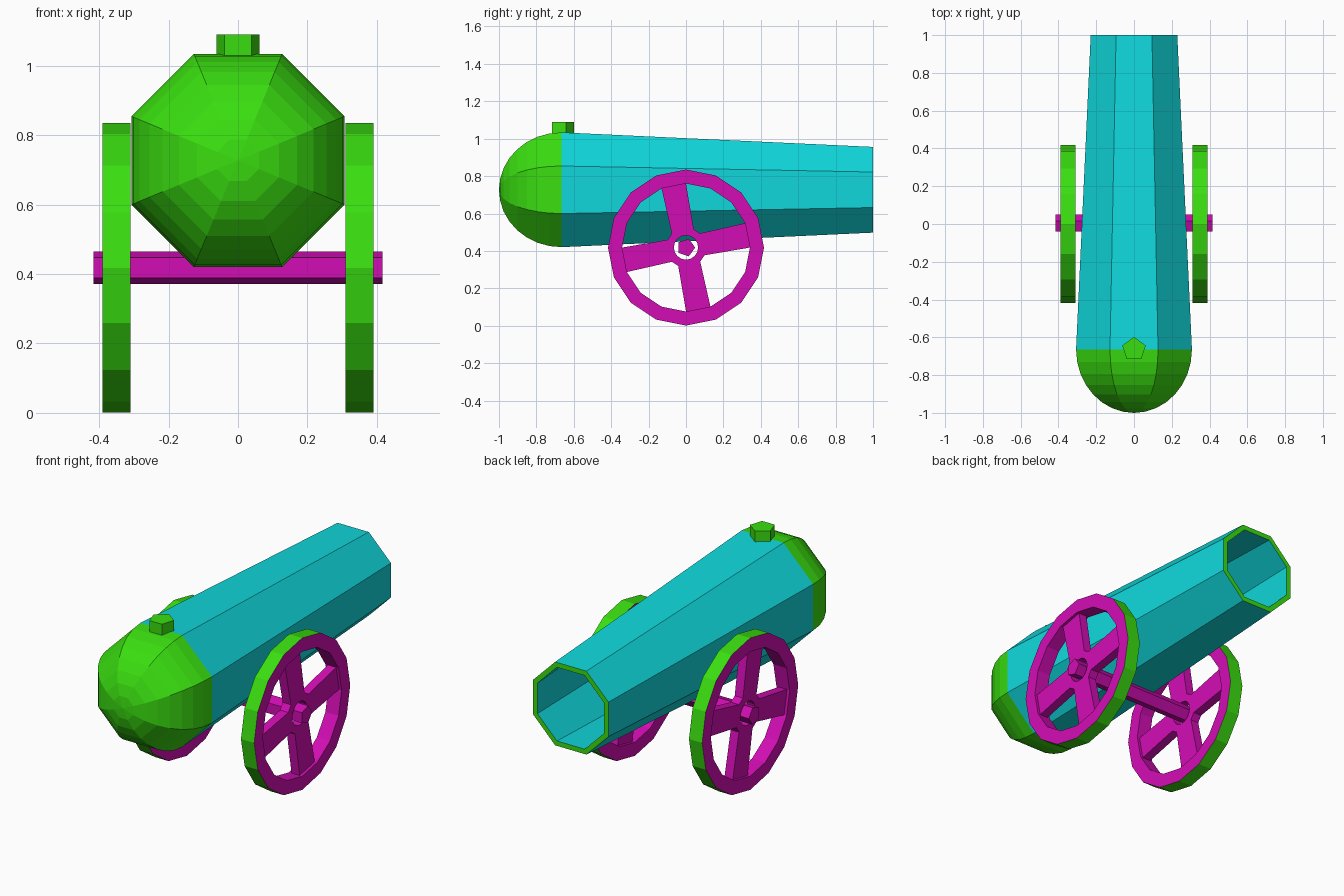
import bpy
import bmesh
from math import sin, cos, pi, radians

if "Cube" in bpy.data.objects:
    bpy.data.objects.remove(bpy.data.objects["Cube"])


def material(name, rgb):
    m = bpy.data.materials.new(name)
    m.diffuse_color = (*rgb, 1)
    m.use_nodes = True
    m.node_tree.nodes["Principled BSDF"].inputs["Base Color"].default_value = m.diffuse_color
    return m


CYAN = material("cyan", (0.005, 0.69, 0.72))
GREEN = material("green", (0.042, 0.73, 0.005))
MAGENTA = material("magenta", (0.65, 0.004, 0.46))


def polygon(n, r, start=0.0):
    return [(r * cos(start + 2 * pi * i / n), r * sin(start + 2 * pi * i / n)) for i in range(n)]


def loft(name, rings, strip_mats, mats, closed=False):
    """Skin a list of point rings; close it into a torus or cap both ends."""
    bm = bmesh.new()
    vs = [[bm.verts.new(p) for p in ring] for ring in rings]
    n = len(vs[0])
    for k in range(len(vs) if closed else len(vs) - 1):
        a, b = vs[k], vs[(k + 1) % len(vs)]
        for i in range(n):
            j = (i + 1) % n
            bm.faces.new((a[i], a[j], b[j], b[i])).material_index = strip_mats[k % len(strip_mats)]
    if not closed:
        bm.faces.new(vs[0]).material_index = strip_mats[0]
        bm.faces.new(vs[-1]).material_index = strip_mats[-1]
    bmesh.ops.remove_doubles(bm, verts=bm.verts, dist=1e-5)
    bmesh.ops.recalc_face_normals(bm, faces=bm.faces)
    me = bpy.data.meshes.new(name)
    bm.to_mesh(me)
    bm.free()
    for m in mats:
        me.materials.append(m)
    ob = bpy.data.objects.new(name, me)
    bpy.context.collection.objects.link(ob)
    return ob


def along_x(outline, x, z0):
    return [(x, y, z0 + z) for y, z in outline]


def mirrored(ob):
    ob.modifiers.new("mirror", 'MIRROR')
    return ob


# Barrel: octagonal tapered tube with a domed breech, hollow inside
BREECH_Y, R, MUZZLE_R, AXIS_Z, WALL = -0.665, 0.332, 0.248, 0.727, 0.029
STEPS = 8


def dome(radius, depth):
    out = []
    for k in range(STEPS + 1):
        t = pi / 2 * (1 - k / STEPS)
        out.append((BREECH_Y - depth * sin(t), max(radius * cos(t), 0.0005)))
    return out


outer = dome(R, 0.335) + [(1.0, MUZZLE_R)]
inner = dome(R - WALL, 0.335 - WALL) + [(1.0, MUZZLE_R - WALL)]
profile = outer + inner[::-1]
rings = [[(x, y, AXIS_Z + z) for x, z in polygon(8, r, pi / 8)] for y, r in profile]
loft("barrel", rings, [1] * STEPS + [0, 1, 0] + [1] * STEPS, [CYAN, GREEN])

# Pentagonal vent stub on top of the breech
stub = polygon(5, 0.065, pi / 2)
loft("vent_stub", [[(x, -0.663 + y, z) for x, y in stub] for z in (1.0, 1.09)], [0], [GREEN])

# Axle: pentagonal rod
WHEEL_Z = 0.418
rod = polygon(5, 0.049)
loft("axle", [along_x(rod, x, WHEEL_Z) for x in (-0.416, 0.416)], [0], [MAGENTA])

# Wheel rims: 16 sides, green tread and magenta sides
big, small = polygon(16, 0.417), polygon(16, 0.342)
section = [(big, 0.31), (big, 0.39), (small, 0.39), (small, 0.31)]
mirrored(loft("wheel_rim", [along_x(o, x, WHEEL_Z) for o, x in section],
              [0, 1, 1, 1], [GREEN, MAGENTA], closed=True))

# Spokes and pierced hub as one cross-shaped plate
cross, hole = [], []
for s in range(4):
    mid = radians(11.25 + 90 * s)
    for r, deg in ((0.107, -34), (0.35, -11), (0.35, 11), (0.107, 34)):
        a = mid + radians(deg)
        cross.append((r * cos(a), r * sin(a)))
        hole.append((0.065 * cos(a), 0.065 * sin(a)))
section = [(cross, 0.325), (cross, 0.375), (hole, 0.375), (hole, 0.325)]
mirrored(loft("wheel_spokes", [along_x(o, x, WHEEL_Z) for o, x in section],
              [0], [MAGENTA], closed=True))
